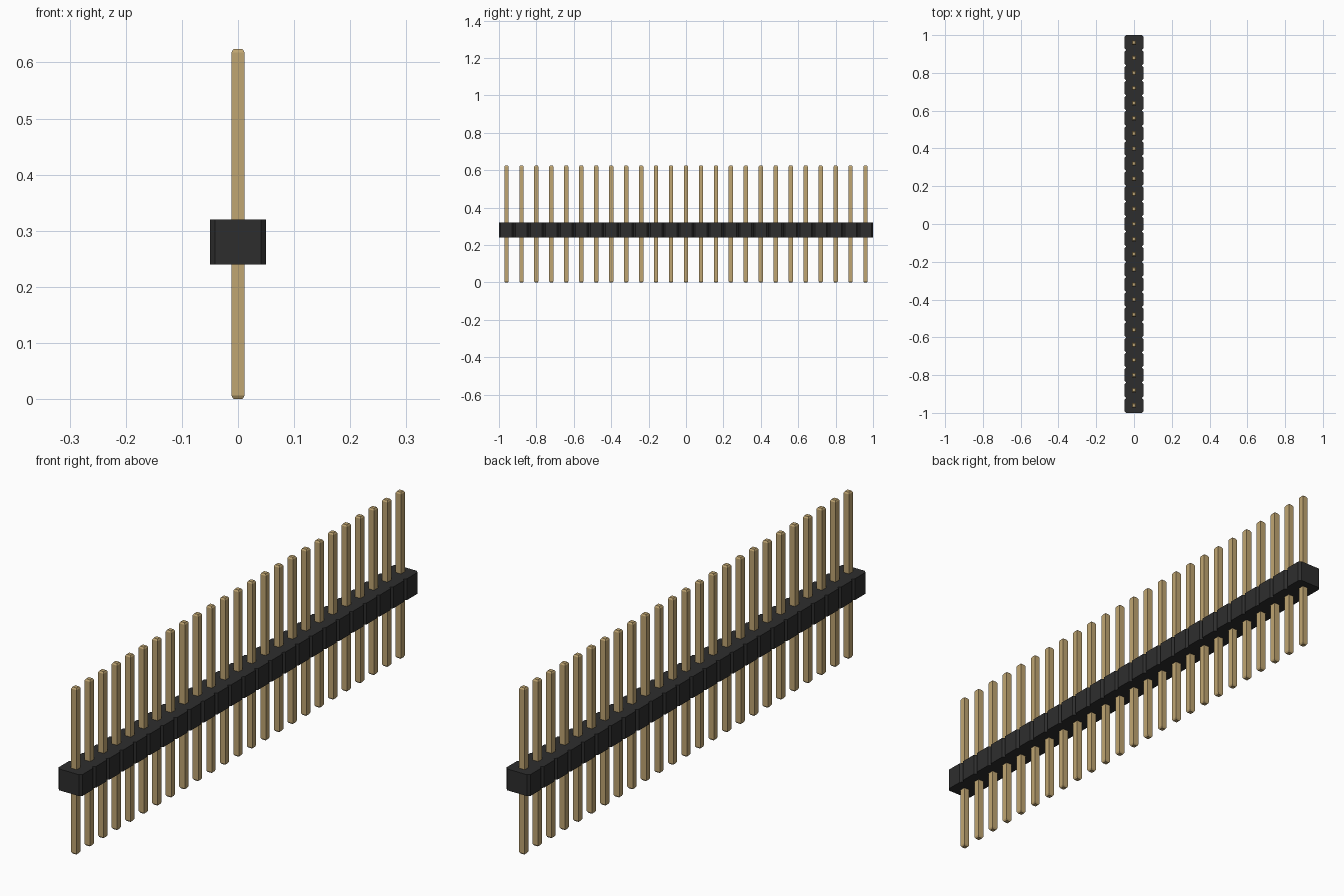
import bpy, bmesh

cube = bpy.data.objects.get("Cube")
if cube:
    bpy.data.objects.remove(cube, do_unlink=True)

COUNT, PITCH = 25, 0.08


def material(name, rgb):
    mat = bpy.data.materials.new(name)
    mat.use_nodes = True
    mat.diffuse_color = (*rgb, 1)
    mat.node_tree.nodes["Principled BSDF"].inputs["Base Color"].default_value = (*rgb, 1)
    return mat


def loft(name, rings, mat):
    """Solid through a stack of (outline, z) rings, repeated along y."""
    bm = bmesh.new()
    loops = [[bm.verts.new((x, y, z)) for x, y in outline] for outline, z in rings]
    for low, high in zip(loops, loops[1:]):
        for i in range(len(low)):
            j = (i + 1) % len(low)
            bm.faces.new((low[i], low[j], high[j], high[i]))
    bm.faces.new(loops[0][::-1])
    bm.faces.new(loops[-1])
    mesh = bpy.data.meshes.new(name)
    bm.to_mesh(mesh)
    bm.free()
    mesh.materials.append(mat)
    obj = bpy.data.objects.new(name, mesh)
    bpy.context.collection.objects.link(obj)
    obj.location.y = -PITCH * (COUNT - 1) / 2
    array = obj.modifiers.new("row", "ARRAY")
    array.count = COUNT
    array.use_relative_offset = False
    array.use_constant_offset = True
    array.constant_offset_displace = (0, PITCH, 0)
    return obj


def square(h):
    return [(-h, -h), (h, -h), (h, h), (-h, h)]


def chamfered(hx, hy, c):
    return [(-hx + c, -hy), (hx - c, -hy), (hx, -hy + c), (hx, hy - c),
            (hx - c, hy), (-hx + c, hy), (-hx, hy - c), (-hx, -hy + c)]


black = material("black plastic", (0.027, 0.027, 0.027))
gold = material("pale gold", (0.53, 0.38, 0.17))

# Row of chamfered housing blocks
block = chamfered(0.05, PITCH / 2, 0.009)
loft("housing", [(block, 0.24), (block, 0.32)], black)

# Row of square pins with tapered tips
shaft, tip = square(0.0115), square(0.008)
loft("pins", [(tip, 0), (shaft, 0.006), (shaft, 0.618), (tip, 0.624)], gold)
